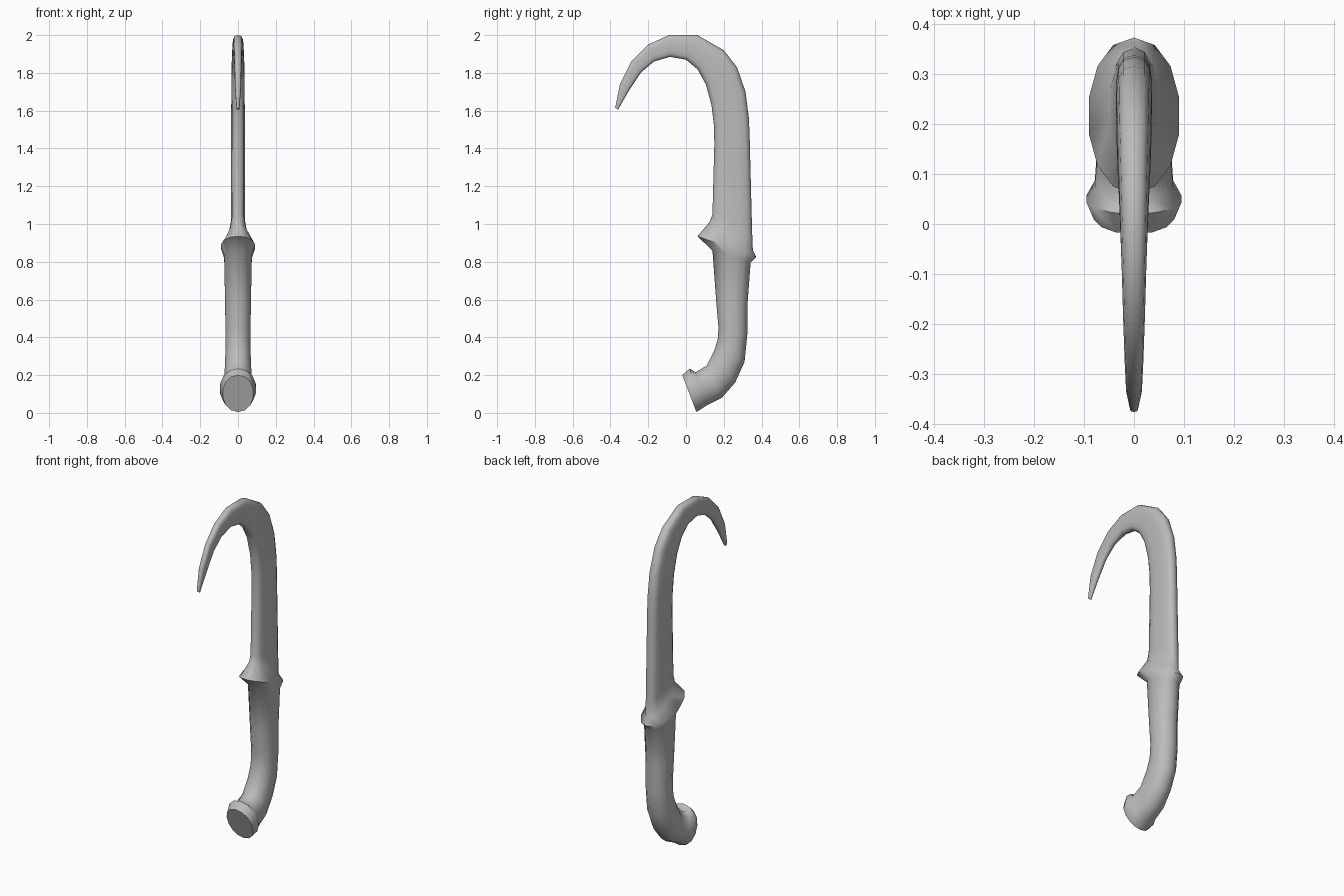
import bpy, bmesh, math
from mathutils import Vector

cube = bpy.data.objects.get("Cube")
if cube:
    bpy.data.objects.remove(cube)

grey = bpy.data.materials.new("plain grey")
grey.use_nodes = True
COLOUR = (0.5, 0.5, 0.5, 1)
grey.diffuse_color = COLOUR
grey.node_tree.nodes["Principled BSDF"].inputs["Base Color"].default_value = COLOUR

SIDES = 14


def spower(v, n):
    return math.copysign(abs(v) ** (2 / n), v)


def loft(name, stations, n_of):
    """Skin rings, each spanning a front point and a back point in the YZ plane."""
    bm = bmesh.new()
    rings = []
    for i, (fy, fz, by, bz, w) in enumerate(stations):
        front, back = Vector((0, fy, fz)), Vector((0, by, bz))
        mid, half = (front + back) / 2, (back - front) / 2
        n = n_of(i)
        ring = []
        for k in range(SIDES):
            a = math.tau * k / SIDES
            p = mid + half * spower(math.cos(a), n)
            p.x = w * spower(math.sin(a), n)
            ring.append(bm.verts.new(p))
        rings.append(ring)
    for r, s in zip(rings, rings[1:]):
        for k in range(SIDES):
            j = (k + 1) % SIDES
            bm.faces.new((r[k], r[j], s[j], s[k]))
    bm.faces.new(rings[0])
    bm.faces.new(rings[-1])
    bmesh.ops.recalc_face_normals(bm, faces=bm.faces)
    mesh = bpy.data.meshes.new(name)
    bm.to_mesh(mesh)
    bm.free()
    mesh.materials.append(grey)
    obj = bpy.data.objects.new(name, mesh)
    bpy.context.collection.objects.link(obj)
    bpy.ops.object.select_all(action="DESELECT")
    obj.select_set(True)
    bpy.context.view_layer.objects.active = obj
    bpy.ops.object.shade_smooth_by_angle(angle=math.radians(65))
    return obj


# front y, front z, back y, back z, half width
pommel_and_grip = [
    (-0.02, 0.20, 0.055, 0.005, 0.082),
    (0.02, 0.235, 0.08, 0.02, 0.097),
    (0.05, 0.215, 0.11, 0.04, 0.08),
    (0.11, 0.25, 0.19, 0.08, 0.075),
    (0.15, 0.33, 0.26, 0.16, 0.07),
    (0.168, 0.39, 0.31, 0.27, 0.068),
    (0.172, 0.45, 0.325, 0.42, 0.068),
    (0.16, 0.59, 0.326, 0.58, 0.07),
]
guard = [
    (0.14, 0.86, 0.342, 0.795, 0.075),
    (0.06, 0.935, 0.372, 0.825, 0.092),
    (0.125, 1.01, 0.354, 0.86, 0.05),
]
blade = [
    (0.14, 1.05, 0.35, 0.96, 0.037),
    (0.15, 1.42, 0.337, 1.46, 0.037),
    (0.148, 1.52, 0.333, 1.56, 0.037),
    (0.135, 1.63, 0.315, 1.70, 0.036),
    (0.105, 1.74, 0.27, 1.83, 0.035),
    (0.06, 1.82, 0.20, 1.92, 0.033),
    (0.0, 1.87, 0.06, 2.0, 0.029),
    (-0.085, 1.885, -0.09, 2.0, 0.025),
    (-0.17, 1.86, -0.20, 1.95, 0.022),
    (-0.24, 1.80, -0.29, 1.86, 0.019),
    (-0.30, 1.71, -0.35, 1.74, 0.016),
    (-0.36, 1.605, -0.375, 1.615, 0.008),
]

# One continuous skin: round handle, flatter-sided blade
blade_start = len(pommel_and_grip) + len(guard)
loft("hooked_sickle", pommel_and_grip + guard + blade,
     lambda i: 2.1 if i < blade_start else 3.0)
